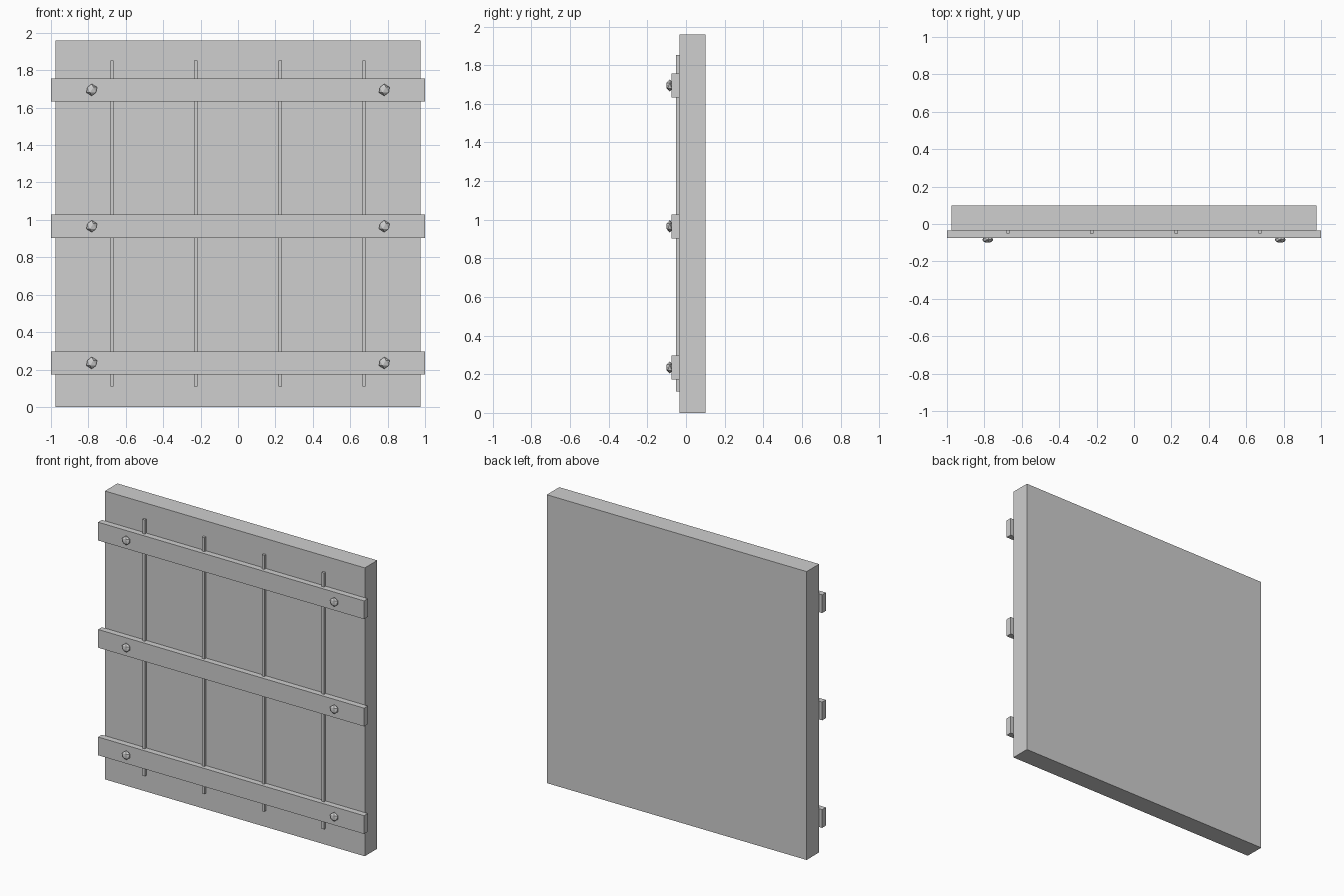
import bpy

if "Cube" in bpy.data.objects:
    bpy.data.objects.remove(bpy.data.objects["Cube"])

grey = bpy.data.materials.new("plain grey")
grey.diffuse_color = (0.62, 0.62, 0.62, 1)
grey.use_nodes = True
grey.node_tree.nodes["Principled BSDF"].inputs["Base Color"].default_value = grey.diffuse_color


def box(name, x, y, z):
    """Box from (min, max) ranges on each axis."""
    bpy.ops.mesh.primitive_cube_add(
        size=1, location=[(a + b) / 2 for a, b in (x, y, z)])
    ob = bpy.context.object
    ob.name = name
    ob.scale = [b - a for a, b in (x, y, z)]
    bpy.ops.object.transform_apply(location=False, rotation=False, scale=True)
    ob.data.materials.append(grey)


PANEL_FRONT = -0.034
BAR_FRONT = -0.074

# main slab
box("door_panel", (-0.977, 0.977), (PANEL_FRONT, 0.1), (0, 1.96))

# thin vertical strips covering the plank seams
for i, x in enumerate((-0.674, -0.225, 0.225, 0.674)):
    box(f"seam_strip_{i + 1}", (x - 0.009, x + 0.009),
        (-0.051, PANEL_FRONT + 0.005), (0.11, 1.853))

# horizontal bars, each with two faceted bolts
for i, z in enumerate((0.235, 0.966, 1.695)):
    box(f"cross_bar_{i + 1}", (-1, 1), (BAR_FRONT, PANEL_FRONT),
        (z - 0.062, z + 0.062))
    for side, x in (("left", -0.782), ("right", 0.782)):
        bpy.ops.mesh.primitive_ico_sphere_add(
            subdivisions=1, radius=1, location=(x, -0.084, z))
        bolt = bpy.context.object
        bolt.name = f"bolt_{side}_{i + 1}"
        bolt.scale = (0.032, 0.0188, 0.032)
        bpy.ops.object.transform_apply(location=False, rotation=False, scale=True)
        bolt.data.materials.append(grey)
